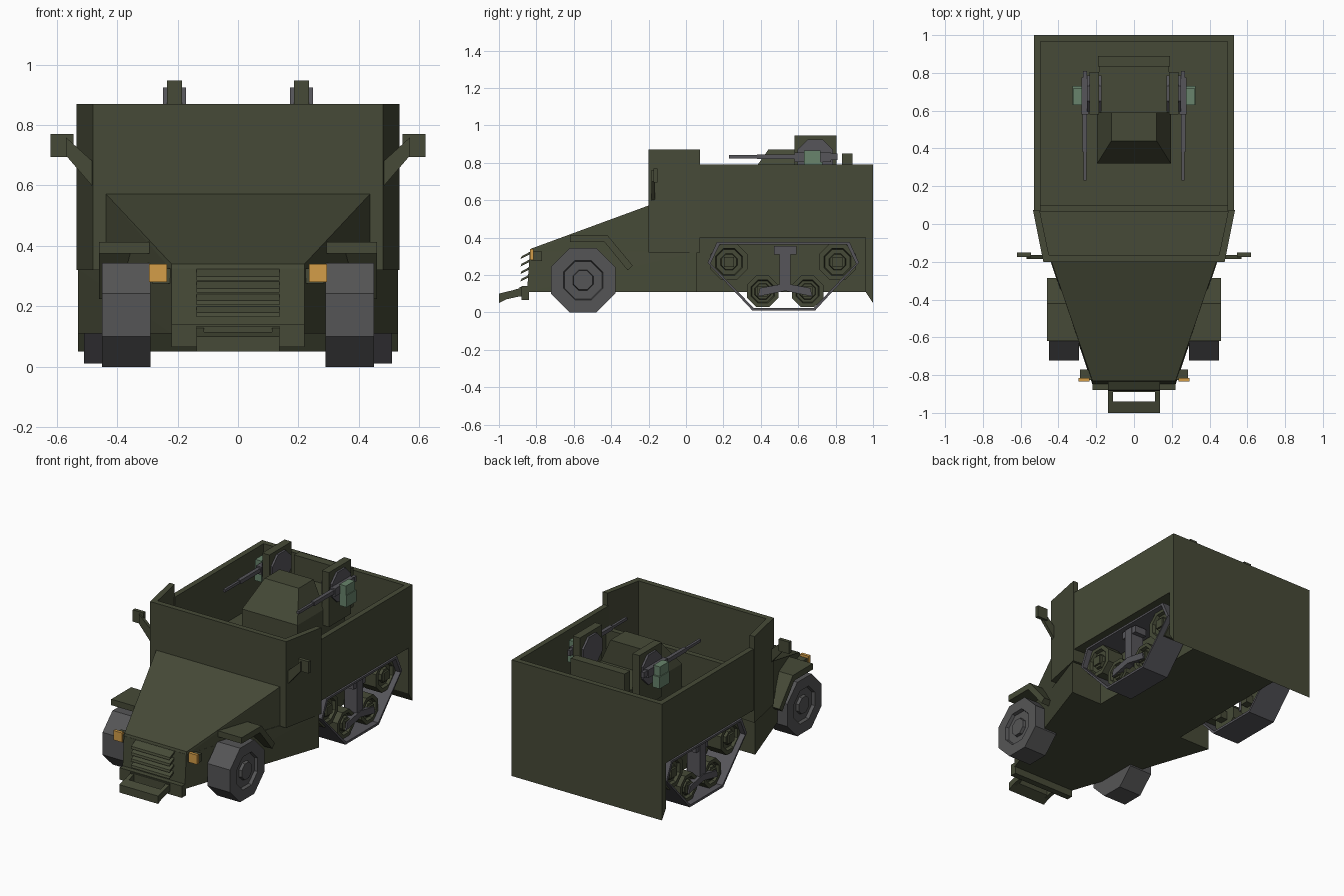
import bpy, bmesh, math
from mathutils import Vector

if "Cube" in bpy.data.objects:
    bpy.data.objects.remove(bpy.data.objects["Cube"], do_unlink=True)


def material(name, rgb):
    lin = [((c / 255 + 0.055) / 1.055) ** 2.4 for c in rgb] + [1.0]
    m = bpy.data.materials.new(name)
    m.use_nodes = True
    m.diffuse_color = lin
    m.node_tree.nodes["Principled BSDF"].inputs["Base Color"].default_value = lin
    return m


GREEN = material("olive green", (70, 74, 55))
RUBBER = material("rubber grey", (85, 85, 86))
STEEL = material("gun steel", (86, 85, 90))
AMBER = material("lamp amber", (212, 158, 72))
PALE = material("pale green", (104, 132, 108))


def finish(name, bm, mat):
    bmesh.ops.recalc_face_normals(bm, faces=bm.faces)
    me = bpy.data.meshes.new(name)
    bm.to_mesh(me)
    bm.free()
    me.materials.append(mat)
    ob = bpy.data.objects.new(name, me)
    bpy.context.collection.objects.link(ob)
    return ob


def hull(name, pts, mat=GREEN):
    """Convex solid around a few points."""
    bm = bmesh.new()
    for p in pts:
        bm.verts.new(p)
    bmesh.ops.convex_hull(bm, input=bm.verts)
    bmesh.ops.dissolve_limit(bm, angle_limit=0.01, verts=bm.verts, edges=bm.edges)
    return finish(name, bm, mat)


def both(*pts):
    """Each point with its mirror image across x."""
    return [(s * x, y, z) for x, y, z in pts for s in (1, -1)]


def box(name, x, y, z, mat=GREEN):
    return hull(name, [(a, b, c) for a in x for b in y for c in z], mat)


def prism(name, outline, axis, lo, hi, mat=GREEN):
    """Extrude an outline along one axis; the outline holds the other two coordinates."""
    bm = bmesh.new()
    def at(p, d):
        v = list(p)
        v.insert("xyz".index(axis), d)
        return bm.verts.new(v)
    face = bm.faces.new([at(p, lo) for p in outline])
    geom = bmesh.ops.extrude_face_region(bm, geom=[face])["geom"]
    shift = Vector([(hi - lo) * (a == axis) for a in "xyz"])
    bmesh.ops.translate(bm, verts=[v for v in geom if isinstance(v, bmesh.types.BMVert)], vec=shift)
    return finish(name, bm, mat)


def octagon(y, z, flat):
    r = flat / math.cos(math.pi / 8)
    return [(y + r * math.cos((i + 0.5) * math.pi / 4),
             z + r * math.sin((i + 0.5) * math.pi / 4)) for i in range(8)]


def wheel(name, s, y, z, flat, x0, x1, rim, hub, mat):
    """Octagonal wheel with a sunken dish and a raised hub on its outer side."""
    ob = prism(name, octagon(y, z, flat), "x", s * x0, s * x1, mat)
    bm = bmesh.new()
    bm.from_mesh(ob.data)
    cap = max(bm.faces, key=lambda f: f.calc_center_median().x * s)
    for inset, depth in ((flat - rim, 0), (0.006, -0.02), (rim - 0.006 - hub, 0), (0.004, 0.018)):
        bmesh.ops.inset_region(bm, faces=[cap], thickness=inset, depth=depth)
    bm.to_mesh(ob.data)
    bm.free()


# Lower hull, hood and belly
hull("lower_hull", both((0.22, -0.85, 0.11), (0.22, -0.835, 0.325),
                        (0.53, 0.06, 0.11), (0.53, 0.06, 0.325)))
hull("hood", both((0.22, -0.835, 0.32), (0.22, -0.83, 0.34), (0.44, -0.19, 0.575), (0.44, -0.19, 0.32)))
box("belly", (-0.31, 0.31), (0.05, 0.97), (0.11, 0.405))

# Open cab, cargo walls and tail panel
prism("cab_walls", [(-0.535, 0.075), (-0.48, -0.2), (0.48, -0.2), (0.535, 0.075),
                    (0.5, 0.075), (0.45, -0.165), (-0.45, -0.165), (-0.5, 0.075)], "z", 0.32, 0.87)
hull("cab_floor", both((0.475, -0.19, 0.322), (0.475, -0.19, 0.43), (0.525, 0.075, 0.322), (0.525, 0.075, 0.43)))
prism("cargo_walls", [(-0.53, 0.07), (-0.53, 1), (0.53, 1), (0.53, 0.07),
                      (0.495, 0.07), (0.495, 0.965), (-0.495, 0.965), (-0.495, 0.07)], "z", 0.4, 0.79)
box("cargo_floor", (-0.51, 0.51), (0.07, 0.98), (0.402, 0.43))
hull("tail_panel", both((0.53, 0.96, 0.4), (0.53, 0.96, 0.11), (0.53, 1, 0.05), (0.53, 1, 0.4)))
box("cab_partition", (-0.5, 0.5), (0.065, 0.1), (0.42, 0.65))

# Grille slats, bumper and front step frame
for i in range(4):
    z = 0.165 + 0.04 * i
    hull(f"grille_slat_{i + 1}", both((0.137, -0.885, z), (0.137, -0.88, z + 0.014),
                                      (0.137, -0.825, z + 0.03), (0.137, -0.825, z + 0.044)))
box("bumper", (-0.22, 0.22), (-0.88, -0.84), (0.065, 0.14))
hull("step_front_bar", both((0.137, -1, 0.05), (0.137, -1, 0.1), (0.137, -0.94, 0.08), (0.137, -0.94, 0.115)))
box("step_rear_bar", (-0.137, 0.137), (-0.89, -0.87), (0.085, 0.135))

# Gun mount
box("mount_base", (-0.195, 0.195), (0.32, 0.8), (0.42, 0.7))
hull("mount_cowl", both((0.195, 0.32, 0.7), (0.195, 0.59, 0.7), (0.12, 0.44, 0.87), (0.12, 0.59, 0.87)))
box("mount_backrest", (-0.19, 0.19), (0.835, 0.89), (0.6, 0.85))
box("mount_seat", (-0.185, 0.185), (0.59, 0.84), (0.6, 0.72))

track_line = [(0.165, 0.375), (0.875, 0.375), (0.925, 0.265), (0.69, 0.01), (0.355, 0.01), (0.115, 0.265)]

for side, s in (("left", 1), ("right", -1)):
    def sbox(name, x, y, z, mat=GREEN):
        box(f"{side}_{name}", (s * x[0], s * x[1]), y, z, mat)

    # Front wheel and fender
    wheel(f"{side}_front_wheel", s, -0.55, 0.172, 0.172, 0.29, 0.45, 0.1, 0.045, RUBBER)
    prism(f"{side}_fender", [(-0.62, 0.413), (-0.42, 0.413), (-0.285, 0.25), (-0.312, 0.225),
                             (-0.435, 0.375), (-0.62, 0.375)], "x", s * 0.28, s * 0.46)

    # Headlamp
    sbox("lamp_bracket", (0.2, 0.285), (-0.825, -0.77), (0.275, 0.325))
    sbox("headlamp", (0.235, 0.295), (-0.835, -0.815), (0.28, 0.34), AMBER)

    # Step frame arm
    hull(f"{side}_step_arm", [(s * x, y, z) for x in (0.112, 0.137) for y, z in
                              ((-0.96, 0.07), (-0.96, 0.108), (-0.87, 0.09), (-0.87, 0.135))])

    # Mirror on its arm
    prism(f"{side}_mirror_arm", [(s * 0.465, 0.585), (s * 0.48, 0.595), (s * 0.57, 0.7),
                                 (s * 0.57, 0.76), (s * 0.465, 0.665)], "y", -0.185, -0.165)
    sbox("mirror", (0.545, 0.62), (-0.175, -0.152), (0.695, 0.77))

    # Track band
    bm = bmesh.new()
    rings = [[bm.verts.new((s * x, 0.52 + (y - 0.52) * ky, 0.2 + (z - 0.2) * kz)) for y, z in track_line]
             for x, ky, kz in ((0.32, 1, 1), (0.51, 1, 1), (0.51, 0.96, 0.925), (0.32, 0.96, 0.925))]
    for k in range(4):
        a, b = rings[k], rings[(k + 1) % 4]
        for i in range(6):
            j = (i + 1) % 6
            bm.faces.new((a[i], a[j], b[j], b[i]))
    finish(f"{side}_track", bm, STEEL)

    # Track wheels with square hubs
    for i, (y, z, r) in enumerate(((0.23, 0.27, 0.098), (0.81, 0.27, 0.098),
                                   (0.41, 0.112, 0.084), (0.65, 0.112, 0.084))):
        wheel(f"{side}_track_wheel_{i + 1}", s, y, z, r, 0.36, 0.475, r * 0.72, 0.04, GREEN)
        sbox(f"track_hub_{i + 1}", (0.31, 0.485), (y - 0.027, y + 0.027), (z - 0.027, z + 0.027))

    # Suspension post and arms
    sbox("suspension_post", (0.4, 0.49), (0.5, 0.56), (0.13, 0.355), STEEL)
    sbox("suspension_cap", (0.4, 0.485), (0.47, 0.59), (0.31, 0.355), STEEL)
    for i, d in enumerate((-1, 1)):
        hull(f"{side}_suspension_arm_{i + 1}",
             [(s * x, 0.53 + d * y, z) for x in (0.45, 0.495) for y, z in
              ((0, 0.115), (0, 0.155), (0.145, 0.085), (0.135, 0.13))], STEEL)

    # Gun side plate, pivot disc, gun and ammunition box
    sbox("gun_plate", (0.185, 0.235), (0.58, 0.805), (0.6, 0.947))
    prism(f"{side}_pivot_disc", octagon(0.69, 0.83, 0.095), "x", s * 0.172, s * 0.248, STEEL)
    sbox("gun_receiver", (0.242, 0.278), (0.58, 0.775), (0.805, 0.855), STEEL)
    sbox("gun_grip", (0.25, 0.27), (0.77, 0.81), (0.815, 0.85), STEEL)
    sbox("gun_sleeve", (0.248, 0.272), (0.38, 0.59), (0.82, 0.845), STEEL)
    sbox("gun_barrel", (0.252, 0.268), (0.23, 0.39), (0.824, 0.841), STEEL)
    sbox("ammunition_box", (0.275, 0.325), (0.63, 0.73), (0.73, 0.805), PALE)
    sbox("ammunition_feed", (0.275, 0.32), (0.63, 0.72), (0.805, 0.865), PALE)
